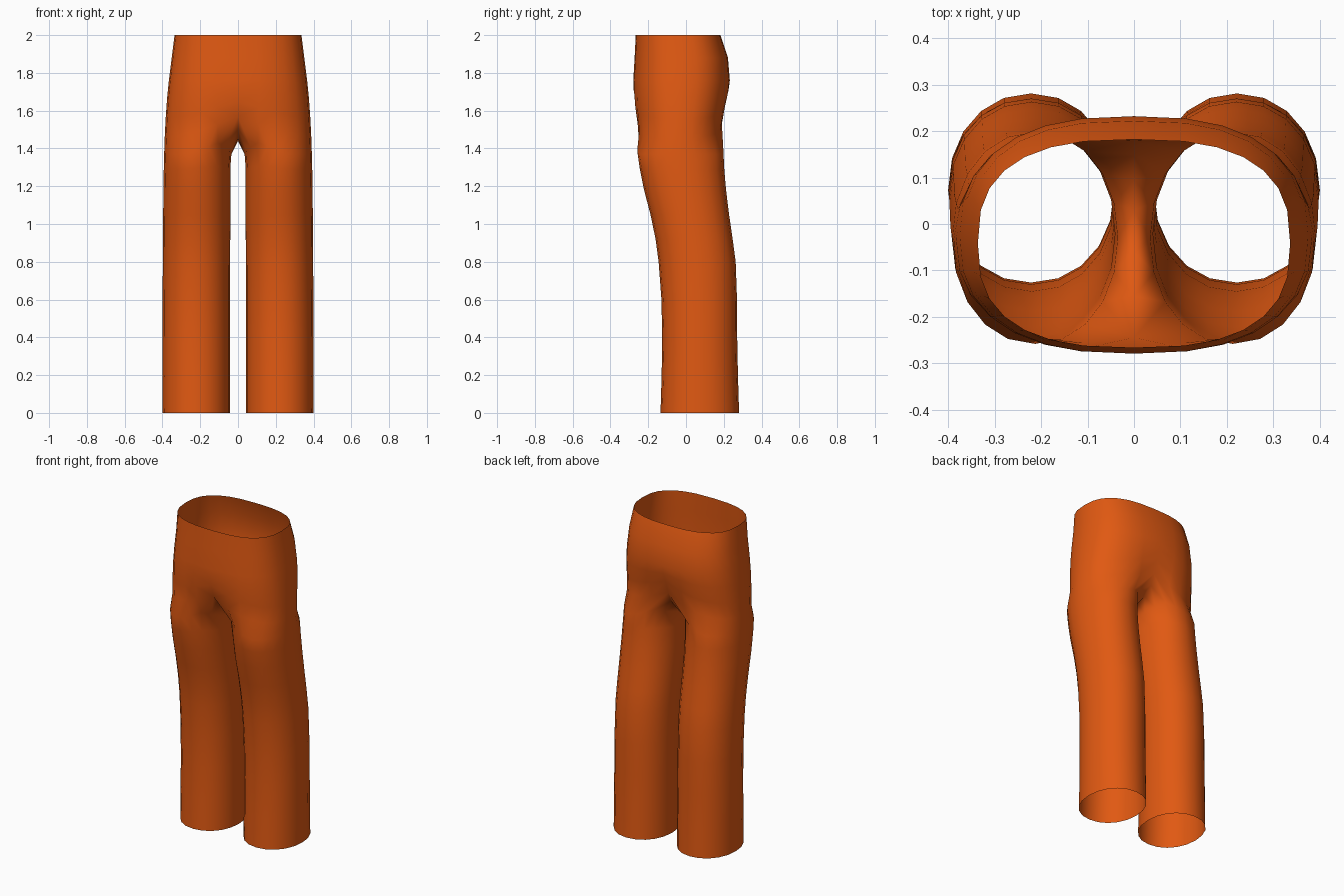
import bpy, bmesh, math

if "Cube" in bpy.data.objects:
    bpy.data.objects.remove(bpy.data.objects["Cube"])

N = 20      # sides of one leg
H = 7       # points -H..H of a leg ring carry on into the torso


def power(v, e):
    return math.copysign(abs(v) ** e, v)


def leg_ring(z, x0, x1, y0, y1, lift=0.0):
    """Closed oval ring of the +x leg, starting at the front seam point."""
    pts = []
    for i in range(-H, N - H):
        t = math.radians(360 / N * i)
        s = min(abs(i), N - i) / H          # 1 at the seam ends
        up = lift * max(0, 1 - abs(s - 1) * 2.5)
        pts.append(((x0 + x1) / 2 + (x1 - x0) / 2 * power(math.cos(t), 0.95),
                    (y0 + y1) / 2 + (y1 - y0) / 2 * power(math.sin(t), 0.95),
                    z + up))
    return pts


def torso_ring(z, w, y0, y1, n, dent=0.0, lift=0.0):
    """Half ring on +x, from front centre to back centre."""
    pts = []
    for i in range(-H, H + 1):
        t = math.pi / 2 * i / H
        x = 0.0 if abs(i) == H else w * math.cos(t) ** (2 / n)
        r = (y1 - y0) / 2 * (1 - dent * math.exp(-(x / 0.1) ** 2))
        pts.append((x, (y0 + y1) / 2 + r * power(math.sin(t), 2 / n),
                    z + lift * abs(i / H) ** 3))
    return pts


legs = [leg_ring(*r) for r in (
    (0.00, 0.043, 0.400, -0.135, 0.281),
    (0.20, 0.043, 0.400, -0.129, 0.275),
    (0.40, 0.043, 0.400, -0.126, 0.271),
    (0.60, 0.043, 0.399, -0.130, 0.270),
    (0.80, 0.042, 0.398, -0.145, 0.263),
    (0.92, 0.041, 0.397, -0.161, 0.247),
    (1.05, 0.041, 0.396, -0.188, 0.228),
    (1.18, 0.041, 0.395, -0.222, 0.212),
    (1.29, 0.041, 0.393, -0.245, 0.202, 0.02),
    (1.37, 0.035, 0.391, -0.258, 0.198, 0.06))]

# crotch level: lower hips outside, saddle seam (back to front) inside
hips = torso_ring(1.46, 0.388, -0.268, 0.202, 2.35, 0.10, 0.11)
saddle = [(0, 0.150, 1.505), (0, 0.095, 1.458), (0, 0.03, 1.44),
          (0, -0.06, 1.455), (0, -0.155, 1.505)]

torso = [torso_ring(*r) for r in (
    (1.56, 0.383, -0.276, 0.213, 2.4, 0.04, 0.09),
    (1.67, 0.375, -0.280, 0.228, 2.5, 0.01, 0.04),
    (1.76, 0.366, -0.279, 0.232, 2.55),
    (1.88, 0.351, -0.272, 0.222, 2.6),
    (2.00, 0.336, -0.266, 0.182, 2.65))]

# skin the rings into one open half
bm = bmesh.new()
rings = [[bm.verts.new(p) for p in ring] for ring in legs + [hips + saddle] + torso]
for a, b in zip(rings, rings[1:]):
    closed = len(b) == N
    for i in range(N if closed else 2 * H):
        j = (i + 1) % N
        bm.faces.new((a[i], a[j], b[j], b[i]))
mesh = bpy.data.meshes.new("trousers")
bm.to_mesh(mesh)
bm.free()
trousers = bpy.data.objects.new("trousers", mesh)
bpy.context.collection.objects.link(trousers)

# mirrored second half, welded along the centre seam
mirror = trousers.modifiers.new("other_half", 'MIRROR')
mirror.use_clip = True
mirror.merge_threshold = 0.001

cloth = bpy.data.materials.new("orange cloth")
cloth.diffuse_color = (0.75, 0.10, 0.006, 1)
cloth.use_nodes = True
cloth.node_tree.nodes["Principled BSDF"].inputs["Base Color"].default_value = cloth.diffuse_color
mesh.materials.append(cloth)
for p in mesh.polygons:
    p.use_smooth = True
